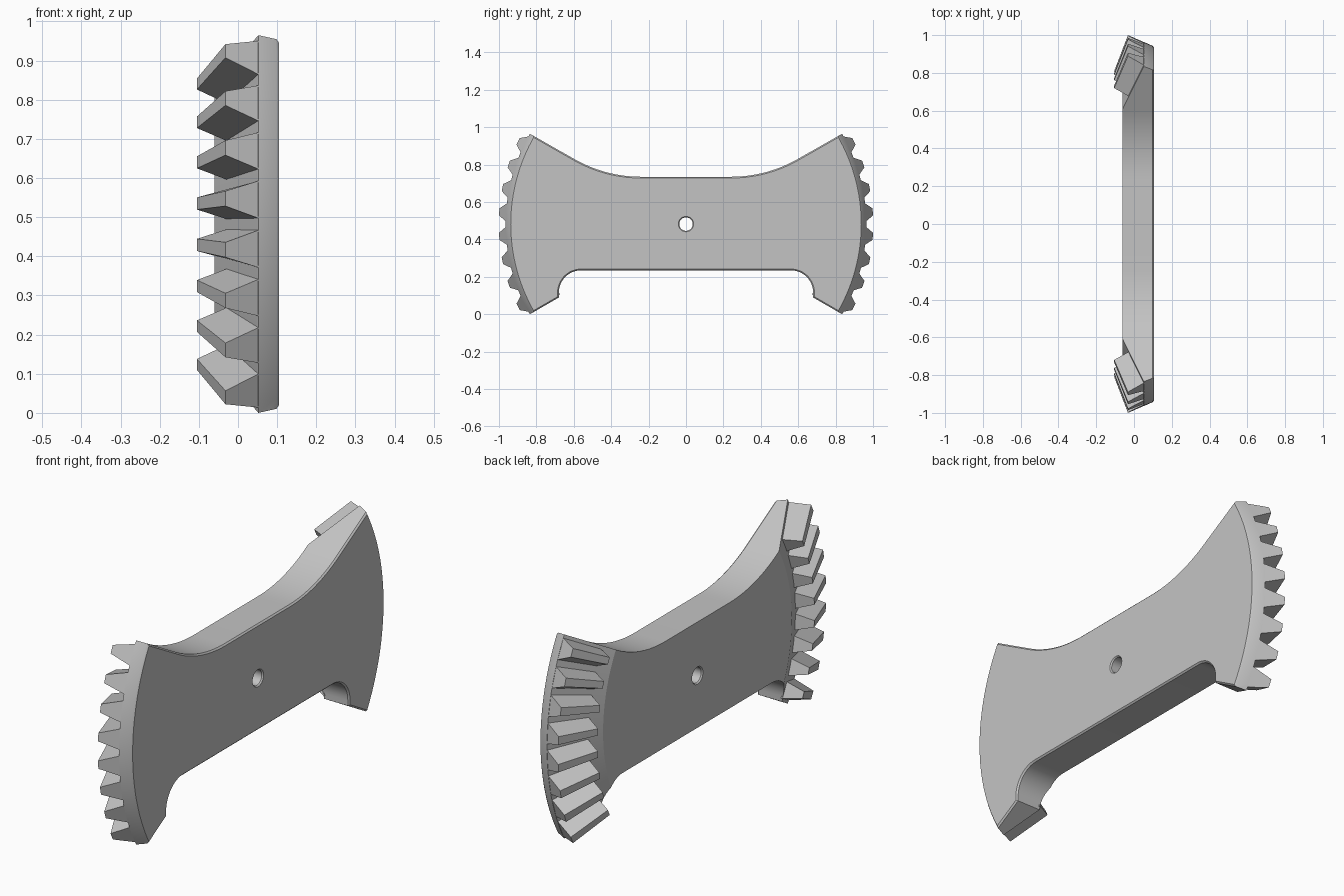
import bpy, bmesh
from math import sin, cos, pi, radians

if "Cube" in bpy.data.objects:
    bpy.data.objects.remove(bpy.data.objects["Cube"])

CZ = 0.482            # height of the gear axis, which runs along x
BACK, FACE = -0.06, 0.105
PITCH = radians(7.5)

grey = bpy.data.materials.new("plain grey")
grey.use_nodes = True
grey.diffuse_color = (0.55, 0.55, 0.55, 1)
grey.node_tree.nodes["Principled BSDF"].inputs["Base Color"].default_value = (0.55, 0.55, 0.55, 1)


def polar(x, r, a):
    return (x, r * cos(a), CZ + r * sin(a))


def make(name, bm):
    bmesh.ops.recalc_face_normals(bm, faces=bm.faces[:])
    me = bpy.data.meshes.new(name)
    bm.to_mesh(me)
    bm.free()
    me.materials.append(grey)
    ob = bpy.data.objects.new(name, me)
    bpy.context.scene.collection.objects.link(ob)
    return ob


def lathe(name, profile, steps):
    """Closed solid of revolution about the gear axis from (x, r) points."""
    bm = bmesh.new()
    rings = [[bm.verts.new(polar(x, r, 2 * pi * i / steps)) for i in range(steps)]
             for x, r in profile]
    for a, b in zip(rings, rings[1:]):
        for i in range(steps):
            j = (i + 1) % steps
            bm.faces.new((a[i], a[j], b[j], b[i]))
    bm.faces.new(rings[0])
    bm.faces.new(rings[-1])
    return make(name, bm)


def arc(cy, cz, r, a0, a1, n):
    return [(cy + r * cos(radians(a0 + (a1 - a0) * i / n)),
             cz + r * sin(radians(a0 + (a1 - a0) * i / n))) for i in range(n + 1)]


# Plate outline: one half, mirrored across y = 0
half = arc(0.56, 0.115, 0.12, 90, 0, 12)
half.append((0.68, CZ - 0.68 * sin(pi / 6) / cos(pi / 6)))
half += arc(0, CZ, 1.1, -30, 30, 4)
half += arc(0.24, 0.735 + 0.72, 0.72, -60, -90, 14)
outline = half + [(-y, z) for y, z in reversed(half)]

bm = bmesh.new()
cap = bm.faces.new([bm.verts.new((FACE, y, z)) for y, z in outline])
ext = bmesh.ops.extrude_face_region(bm, geom=[cap], use_keep_orig=True)
moved = [v for v in ext["geom"] if isinstance(v, bmesh.types.BMVert)]
bmesh.ops.translate(bm, verts=moved, vec=(BACK - 0.05 - FACE, 0, 0))
bmesh.ops.recalc_face_normals(bm, faces=bm.faces[:])
rim = [e for e in bm.edges if all(v.co.x > FACE - 0.001 for v in e.verts)]
bmesh.ops.bevel(bm, geom=rim, offset=0.007, segments=1, affect='EDGES')
body = make("sector_plate", bm)

# Conical rim and chamfered centre hole
rim_solid = lathe("rim_cutter", [(BACK, 0.705), (0.052, 0.964), (0.097, 0.944), (FACE, 0.937)], 192)
hole = lathe("hole_cutter", [(BACK - 0.02, 0.058), (BACK + 0.006, 0.036),
                             (FACE - 0.006, 0.036), (FACE + 0.02, 0.058)], 32)
for cutter, op in ((rim_solid, 'INTERSECT'), (hole, 'DIFFERENCE')):
    mod = body.modifiers.new(cutter.name, 'BOOLEAN')
    mod.operation, mod.object, mod.solver = op, cutter, 'EXACT'
bpy.context.view_layer.update()
done = bpy.data.meshes.new_from_object(body.evaluated_get(bpy.context.evaluated_depsgraph_get()))
body.modifiers.clear()
body.data = done
for cutter in (rim_solid, hole):
    bpy.data.objects.remove(cutter)

# Tapered bevel teeth: (x, r) of tip and root at the outer and inner ends
ENDS = (((-0.032, 1.001), (0.055, 0.962)), ((-0.105, 0.81), (-0.024, 0.772)))
TIP, ROOT = radians(1.1), radians(2.9)


def teeth(name, centre):
    bm = bmesh.new()
    for k in range(8):
        a = centre + (k - 3.5) * PITCH
        ends = []
        for (tx, tr), (rx, rr) in ENDS:
            ends.append([bm.verts.new(p) for p in (
                polar(rx, rr, a - ROOT), polar(tx, tr, a - TIP),
                polar(tx, tr, a + TIP), polar(rx, rr, a + ROOT))])
        outer, inner = ends
        for i in range(4):
            j = (i + 1) % 4
            bm.faces.new((outer[i], outer[j], inner[j], inner[i]))
        bm.faces.new(outer)
        bm.faces.new(inner)
    return make(name, bm)


parts = [body, teeth("back_teeth", 0), teeth("front_teeth", pi)]

# Smooth the curves and keep the edges sharp
for ob in bpy.context.selected_objects:
    ob.select_set(False)
for ob in parts:
    ob.select_set(True)
bpy.context.view_layer.objects.active = body
bpy.ops.object.shade_smooth_by_angle(angle=radians(20))
